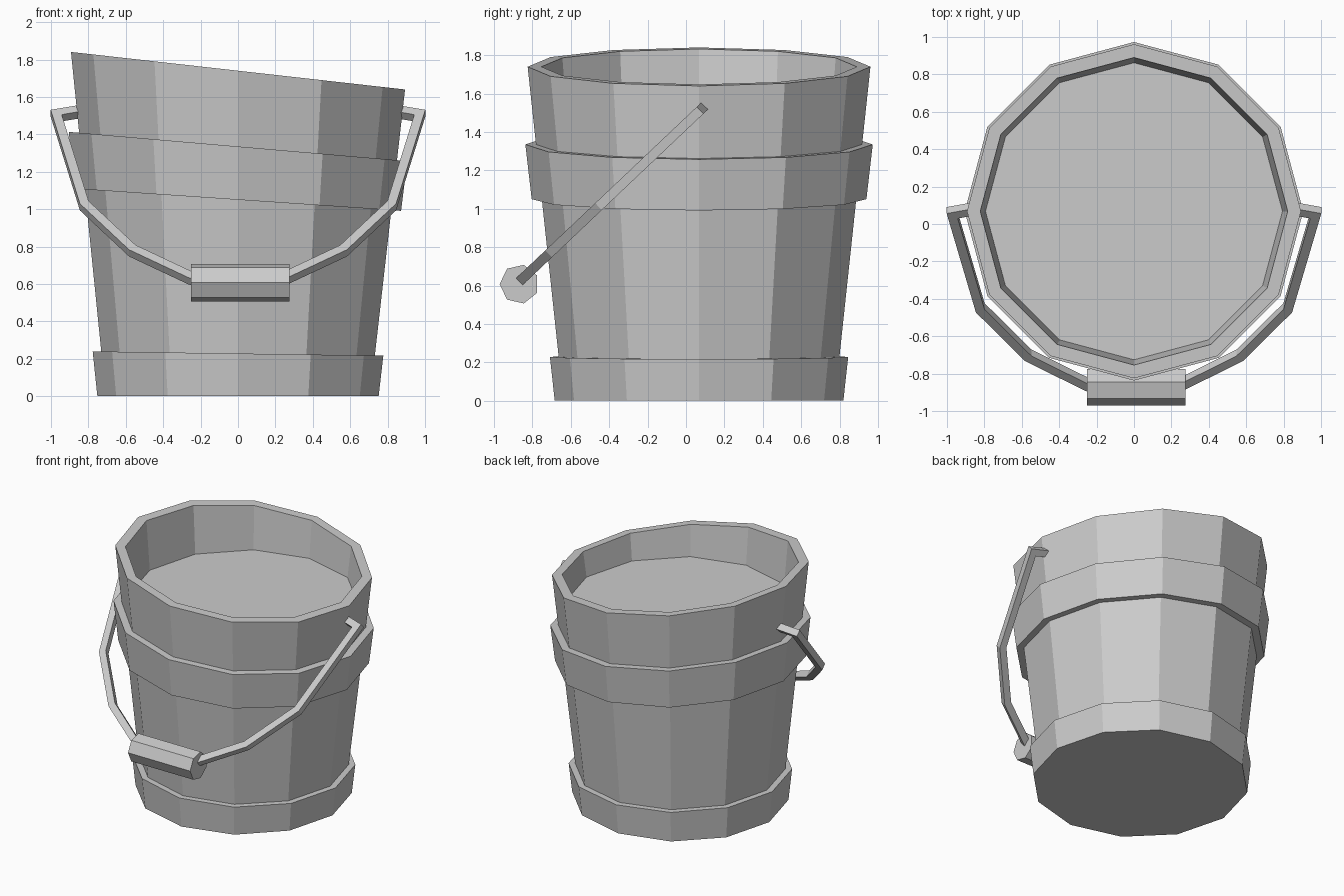
import bpy
from math import cos, sin, pi
from mathutils import Vector

if "Cube" in bpy.data.objects:
    bpy.data.objects.remove(bpy.data.objects["Cube"])

SIDES = 12
CENTRE_Y = 0.068
SLANT = 0.0646      # heights shrink towards +x, giving the crooked rim


def add_mesh(name, verts, faces):
    mesh = bpy.data.meshes.new(name)
    mesh.from_pydata(verts, [], faces)
    mesh.validate()
    obj = bpy.data.objects.new(name, mesh)
    bpy.context.collection.objects.link(obj)
    return obj


def skin(name, loops, closed):
    """Join equal-sized loops with quads; cap the ends unless closed."""
    n, m = len(loops[0]), len(loops)
    verts = [v for loop in loops for v in loop]
    faces = []
    for i in range(m if closed else m - 1):
        a, b = i * n, (i + 1) % m * n
        for j in range(n):
            k = (j + 1) % n
            faces.append((a + j, a + k, b + k, b + j))
    if not closed:
        faces.append(tuple(reversed(range(n))))
        faces.append(tuple(range((m - 1) * n, m * n)))
    return add_mesh(name, verts, faces)


def ring(r, z, slant=SLANT):
    pts = []
    for i in range(SIDES):
        a = 2 * pi * i / SIDES
        x = r * cos(a)
        pts.append((x, CENTRE_Y + r * sin(a), z * (1 - slant * x)))
    return pts


# Bucket body: tapered wall, slanted rim, level surface inside
skin("bucket_body", [ring(0.707, 0), ring(0.893, 1.74),
                     ring(0.822, 1.74), ring(0.794, 1.46, 0)], False)

# Hoops around the body: (bottom radius, bottom z, top radius, top z)
for name, r0, z0, r1, z1 in (("lower_hoop", 0.752, 0.0, 0.777, 0.228),
                             ("upper_hoop", 0.872, 1.05, 0.905, 1.335)):
    skin(name, [ring(r0, z0), ring(r1, z1),
                ring(r1 - 0.08, z1), ring(r0 - 0.08, z0)], True)

# Bail handle: square rod swept in a tilted plane, one half per side
PIVOT = Vector((0, 0.06, 1.50))
DOWN = Vector((0, -0.726, -0.688))
NORMAL = Vector((0, -0.688, 0.726))
HALF = 0.025
path = [Vector(p) for p in ((0.83, -0.035), (0.972, 0), (0.822, 0.70),
                            (0.565, 1.05), (0.25, 1.265), (0.2, 1.285))]


def rod(name, side):
    loops = []
    for i, p in enumerate(path):
        d0 = (p - path[max(i - 1, 0)]).normalized()
        d1 = (path[min(i + 1, len(path) - 1)] - p).normalized()
        n0, n1 = Vector((-d0.y, d0.x)), Vector((-d1.y, d1.x))
        n = (n0 + n1).normalized()
        miter = n * HALF / n.dot(n1 if n1.length else n0)
        loop = []
        for s, t in ((1, 1), (1, -1), (-1, -1), (-1, 1)):
            q = p + miter * s
            loop.append(PIVOT + Vector((q.x * side, 0, 0))
                        + DOWN * q.y + NORMAL * t * HALF)
        loops.append(loop if side > 0 else loop[::-1])
    return skin(name, loops, False)


rod("handle_rod_right", 1)
rod("handle_rod_left", -1)

# Seven-sided hand grip
grip = []
for x in (-0.25, 0.275):
    grip.append([(x, -0.868 + 0.103 * cos(pi + 2 * pi * i / 7),
                  0.607 + 0.103 * sin(pi + 2 * pi * i / 7)) for i in range(7)])
skin("handle_grip", grip, False)

# Make all faces point outward
import bmesh
for obj in bpy.context.collection.objects:
    bm = bmesh.new()
    bm.from_mesh(obj.data)
    bmesh.ops.recalc_face_normals(bm, faces=bm.faces)
    bm.to_mesh(obj.data)
    bm.free()
